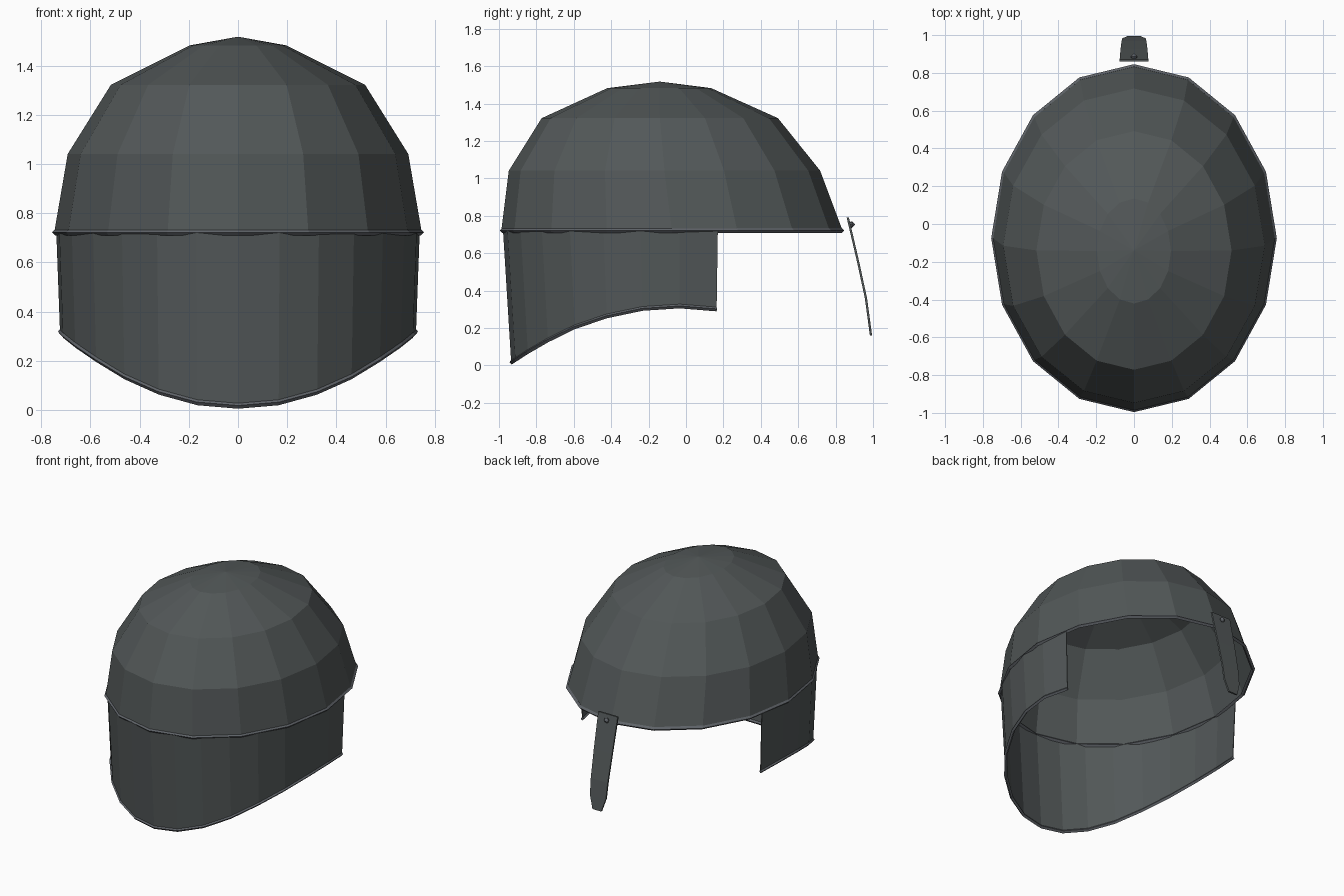
import bpy, bmesh
from math import sin, cos, radians, tau

cube = bpy.data.objects.get("Cube")
if cube:
    bpy.data.objects.remove(cube, do_unlink=True)


def material(name, rgb):
    mat = bpy.data.materials.new(name)
    mat.use_nodes = True
    mat.diffuse_color = (*rgb, 1)
    mat.node_tree.nodes["Principled BSDF"].inputs["Base Color"].default_value = (*rgb, 1)
    return mat


steel = material("dark steel", (0.085, 0.097, 0.098))
edge = material("steel trim", (0.115, 0.125, 0.14))


def loft(name, rings, mat, closed_ring=True, closed_loft=False, apex=None, thickness=0):
    """Skin a list of equally long point rings into a faceted surface."""
    bm = bmesh.new()
    rows = [[bm.verts.new(p) for p in ring] for ring in rings]
    n = len(rows[0])
    pairs = list(zip(rows, rows[1:]))
    if closed_loft:
        pairs.append((rows[-1], rows[0]))
    for a, b in pairs:
        for i in range(n if closed_ring else n - 1):
            j = (i + 1) % n
            bm.faces.new((a[i], a[j], b[j], b[i]))
    if apex:
        tip = bm.verts.new(apex)
        for i in range(n):
            bm.faces.new((rows[-1][i], rows[-1][(i + 1) % n], tip))
    if closed_ring and not closed_loft and not apex:
        bm.faces.new(rows[0][::-1])
        bm.faces.new(rows[-1])
    bmesh.ops.recalc_face_normals(bm, faces=bm.faces)
    mesh = bpy.data.meshes.new(name)
    bm.to_mesh(mesh)
    bm.free()
    mesh.materials.append(mat)
    obj = bpy.data.objects.new(name, mesh)
    bpy.context.collection.objects.link(obj)
    if thickness:
        mod = obj.modifiers.new("thickness", "SOLIDIFY")
        mod.thickness = thickness
        mod.offset = 0
    return obj


def oval(angle, rx, ry, cy, z):
    # Angle zero is the front
    return (rx * sin(angle), cy - ry * cos(angle), z)


def bead(angle, rx, ry, cy, z, out, high):
    # Diamond cross-section of a trim strip
    return [oval(angle, rx + a * out, ry + a * out, cy, z + b * high)
            for a, b in ((1, 0), (0, 1), (-1, 0), (0, -1))]


# Faceted dome
round_angles = [tau * i / 16 for i in range(16)]
dome_profile = [(0.745, 0.91, -0.075, 0.72), (0.69, 0.83, -0.115, 1.04),
                (0.515, 0.63, -0.14, 1.32), (0.195, 0.277, -0.143, 1.48)]
loft("dome", [[oval(a, *p) for a in round_angles] for p in dome_profile],
     steel, apex=(0, -0.14, 1.515), thickness=0.005)

# Trim around the dome rim
loft("dome_rim", [bead(a, 0.743, 0.908, -0.075, 0.722, 0.013, 0.013) for a in round_angles],
     edge, closed_loft=True)

# Curved guard with an arched lower edge
half_heights = [0.018, 0.032, 0.075, 0.137, 0.207, 0.265, 0.305, 0.318, 0.302]
guard = [(radians(13.2 * i), half_heights[abs(i)]) for i in range(-8, 9)]
loft("guard", [[oval(a, 0.737, 0.903, -0.073, 0.724) for a, z in guard],
               [oval(a, 0.722, 0.862 + 0.02 * z, -0.07, z) for a, z in guard]],
     steel, closed_ring=False, thickness=0.005)

# Trim along the lower edge of the guard
loft("guard_trim", [bead(a, 0.722, 0.862 + 0.02 * z, -0.07, z, 0.011, 0.013) for a, z in guard], edge)

# Hanging strap plate with a chamfered tip
plate_rows = [(0.865, 0.79, 0.076), (0.921, 0.55, 0.071), (0.962, 0.36, 0.066),
              (0.977, 0.25, 0.062), (0.989, 0.16, 0.034)]
loft("strap_plate", [[(-w, y - 0.006, z), (w, y - 0.006, z), (w, y + 0.006, z), (-w, y + 0.006, z)]
                     for y, z, w in plate_rows], steel)

# Rivet on the plate
loft("rivet", [[(r * cos(tau * i / 8), y, 0.753 + r * sin(tau * i / 8)) for i in range(8)]
               for y, r in ((0.872, 0.012), (0.888, 0.018))], edge, apex=(0, 0.904, 0.753))
